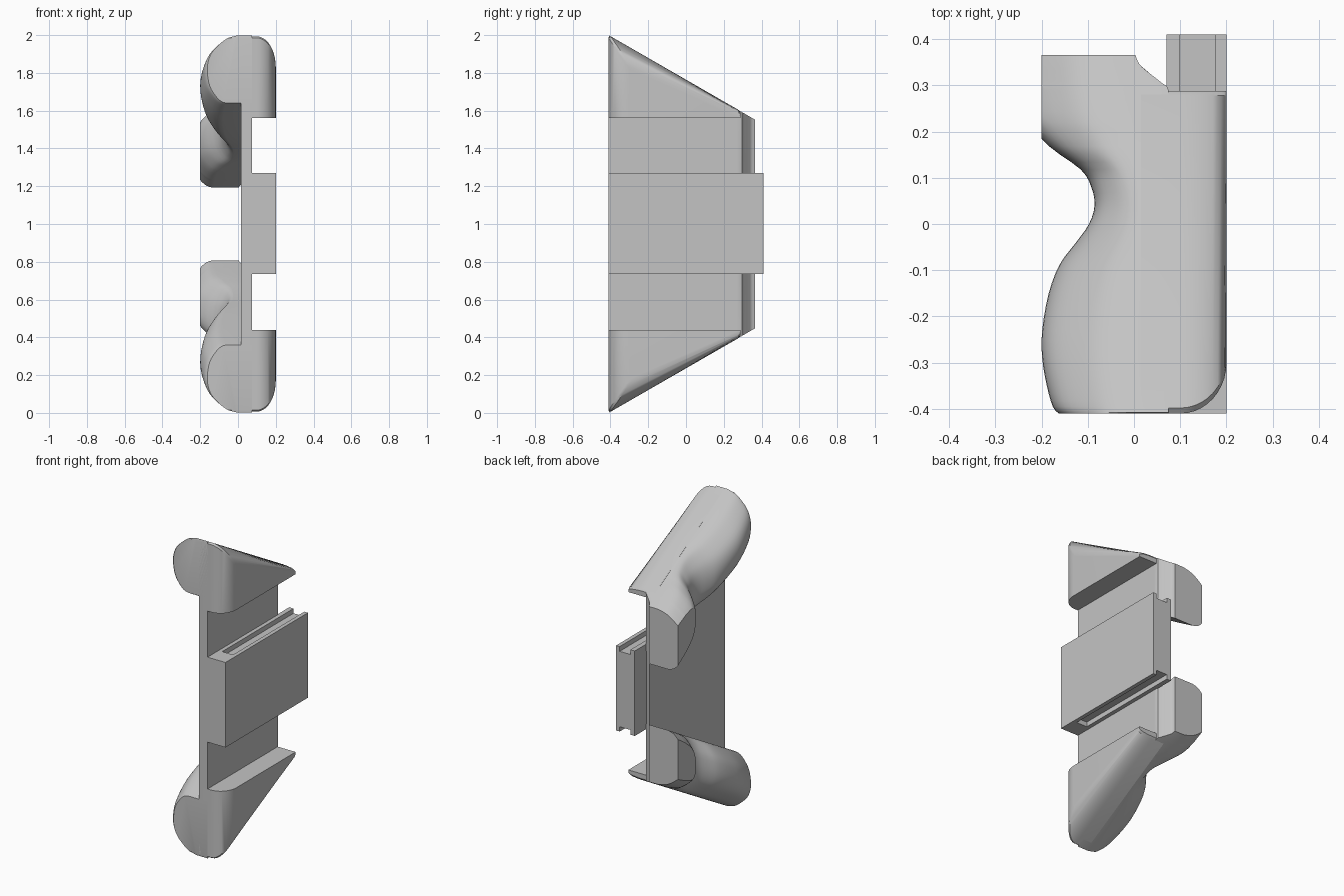
import bpy
import bmesh
import math
from mathutils import Vector

cube = bpy.data.objects.get("Cube")
if cube:
    bpy.data.objects.remove(cube, do_unlink=True)

# Single grey plastic
GREY = (0.55, 0.55, 0.55, 1)
grey = bpy.data.materials.new("grey plastic")
grey.use_nodes = True
grey.diffuse_color = GREY
grey.node_tree.nodes["Principled BSDF"].inputs["Base Color"].default_value = GREY

FRONT, SLOPE = -0.41, math.tan(math.radians(30))


def smooth_path(points, steps):
    """Catmull-Rom curve through the points."""
    pts = [Vector(p) for p in points]
    out = []
    for i in range(len(pts) - 1):
        a, b, c = pts[max(i - 1, 0)], pts[i], pts[i + 1]
        d = pts[min(i + 2, len(pts) - 1)]
        for k in range(steps):
            t = k / steps
            out.append(0.5 * (2 * b + (c - a) * t + (2 * a - 5 * b + 4 * c - d) * t ** 2
                              + (3 * b - a - 3 * c + d) * t ** 3))
    return out + [pts[-1]]


def loft(name, rings, flip=False, clip_x=None):
    """Skin a list of rings, cap both ends; flip mirrors about mid height."""
    bm = bmesh.new()
    rows = [[bm.verts.new(p) for p in ring] for ring in rings]
    n = len(rows[0])
    for a, b in zip(rows, rows[1:]):
        for i in range(n):
            j = (i + 1) % n
            bm.faces.new((a[i], a[j], b[j], b[i]))
    bm.faces.new(rows[0])
    bm.faces.new(rows[-1])
    if clip_x is not None:
        bmesh.ops.bisect_plane(bm, geom=bm.verts[:] + bm.edges[:] + bm.faces[:],
                               plane_co=(clip_x, 0, 0), plane_no=(1, 0, 0), clear_inner=True)
        bmesh.ops.holes_fill(bm, edges=[e for e in bm.edges if e.is_boundary], sides=0)
    if flip:
        for v in bm.verts:
            v.co.z = 2 - v.co.z
    bmesh.ops.recalc_face_normals(bm, faces=bm.faces[:])
    mesh = bpy.data.meshes.new(name)
    bm.to_mesh(mesh)
    bm.free()
    mesh.materials.append(grey)
    ob = bpy.data.objects.new(name, mesh)
    bpy.context.collection.objects.link(ob)
    bpy.ops.object.select_all(action='DESELECT')
    ob.select_set(True)
    bpy.context.view_layer.objects.active = ob
    bpy.ops.object.shade_smooth_by_angle(angle=math.radians(32))
    return ob


# Handle: y, outer edge x, inner edge x
stations = smooth_path([
    (FRONT, -0.162, 0.075), (-0.395, -0.175, 0.075), (-0.35, -0.188, 0.075),
    (-0.29, -0.198, 0.075), (-0.23, -0.198, 0.075), (-0.15, -0.184, 0.075),
    (-0.087, -0.16, 0.075), (-0.04, -0.125, 0.075), (0.0, -0.097, 0.075),
    (0.04, -0.085, 0.075), (0.08, -0.092, 0.075), (0.118, -0.115, 0.075),
    (0.168, -0.183, 0.075), (0.22, -0.225, 0.075), (0.288, -0.243, 0.075),
    (0.305, -0.245, 0.06), (0.325, -0.247, 0.035), (0.345, -0.249, 0.012),
    (0.366, -0.25, 0.003)], 3)
# Rounded outer side: inset from outer edge, height at the front
side = smooth_path([
    (0.12, 1.64), (0.085, 1.65), (0.05, 1.68), (0.015, 1.73), (0, 1.8), (0.005, 1.86),
    (0.03, 1.91), (0.08, 1.955), (0.13, 1.985), (0.19, 2.0)], 3)


def handle_ring(y, outer, inner):
    scale = min(1, (0.04 - outer) / 0.24)
    inner = min(inner, 0.075)
    top = 1.985 if y == stations[0][0] else 2.0
    outline = [(inner, 1.64)] + [(outer + d * scale, s) for d, s in side] + [(inner, 2.0)]
    return [(x, y, min(s, top) - SLOPE * (y - FRONT)) for x, s in outline]


# Wedge: side profile swept across x, shrinking to a rounded outer edge
def wedge_ring(x, k):
    y0 = FRONT + 0.11 * k
    top = 2 - SLOPE * 0.11 * k - 0.1 * k
    back_top = 1.597 - 0.018 * k
    return [(x, y0, 1.56), (x, y0, top - 0.015), (x, y0 + 0.012, top - 0.007),
            (x, 0.278, back_top + 0.007), (x, 0.288, back_top - 0.006), (x, 0.288, 1.56)]


angles = [math.radians(90 * i / 10) for i in range(11)]
wedge_rings = [wedge_ring(0.015, 0)] + [
    wedge_ring(0.1 + 0.1 * math.sin(a), 1 - math.cos(a)) for a in angles]

for label, flip in (("upper", False), ("lower", True)):
    loft(label + "_handle", [handle_ring(*s) for s in stations], flip, clip_x=-0.2)
    loft(label + "_wedge", wedge_rings, flip)

# Connecting plate with curved back edge
plate = [(0.015, FRONT), (0.075, FRONT), (0.075, 0.288), (0.06, 0.305),
         (0.035, 0.325), (0.015, 0.342)]
loft("plate", [[(x, y, z) for x, y in plate] for z in (0.44, 1.56)])

# Rail block: solid front end, then grooved along the top and bottom
X0, X1, Z0, Z1, LIP, DEPTH = 0.07, 0.2, 0.735, 1.27, 0.025, 0.03
solid = [(X0, Z0), (X1, Z0), (X1, Z1), (X0, Z1)]
g0, g1 = 0.1, X1 - LIP
grooved = [(X0, Z0), (g0, Z0), (g0, Z0 + DEPTH), (g1, Z0 + DEPTH), (g1, Z0), (X1, Z0),
           (X1, Z1), (g1, Z1), (g1, Z1 - DEPTH), (g0, Z1 - DEPTH), (g0, Z1), (X0, Z1)]
for name, outline, span in (("rail_block_end", solid, (FRONT, -0.3)),
                            ("rail_block", grooved, (-0.3, 0.41))):
    loft(name, [[(x, y, z) for x, z in outline] for y in span])
